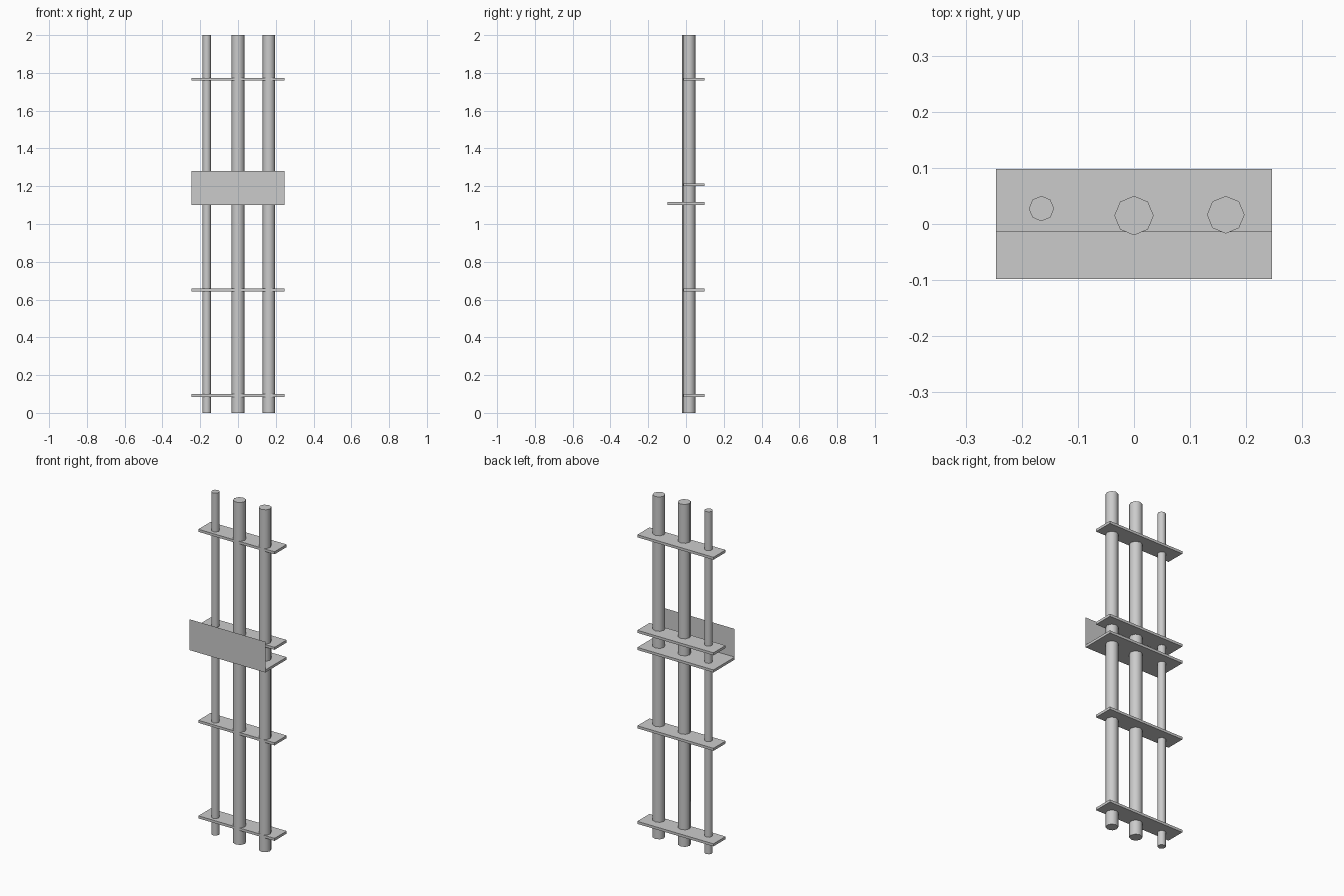
import bpy
import math

cube = bpy.data.objects.get("Cube")
if cube:
    bpy.data.objects.remove(cube, do_unlink=True)

grey = bpy.data.materials.new("plain_grey")
grey.use_nodes = True
GREY = (0.6, 0.6, 0.6, 1)
grey.diffuse_color = GREY
grey.node_tree.nodes["Principled BSDF"].inputs["Base Color"].default_value = GREY

WIDTH = 0.492
BACK, SHELF_FRONT, TRAY_FRONT = 0.098, -0.014, -0.098
THICK = 0.015


def finish(name):
    obj = bpy.context.object
    obj.name = name
    obj.data.materials.append(grey)
    bpy.ops.object.transform_apply(location=False, rotation=True, scale=True)
    return obj


def plate(name, front, z):
    """Horizontal slab from front to the common back edge, centred at height z."""
    bpy.ops.mesh.primitive_cube_add(size=1, location=(0, (front + BACK) / 2, z))
    bpy.context.object.scale = (WIDTH, BACK - front, THICK)
    finish(name)


# Vertical pipes, lined up along their back edges
for name, x, radius in (("right_pipe", -0.165, 0.0225),
                        ("middle_pipe", 0, 0.035),
                        ("left_pipe", 0.1635, 0.0335)):
    bpy.ops.mesh.primitive_cylinder_add(vertices=8, radius=radius, depth=2,
                                        location=(x, 0.05 - radius, 1))
    finish(name)
    bpy.ops.object.shade_smooth_by_angle(angle=math.radians(50))

# Bracket shelves at even spacing
for i in range(4):
    plate(f"bracket_{i + 1}", SHELF_FRONT, 0.092 + i * 0.558)

# Deeper tray with an upright sheet on its front edge
plate("tray", TRAY_FRONT, 1.108)
bpy.ops.mesh.primitive_plane_add(size=1, location=(0, TRAY_FRONT, 1.19),
                                 rotation=(math.pi / 2, 0, 0))
bpy.context.object.scale = (WIDTH, 0.18, 1)
finish("front_sheet")
